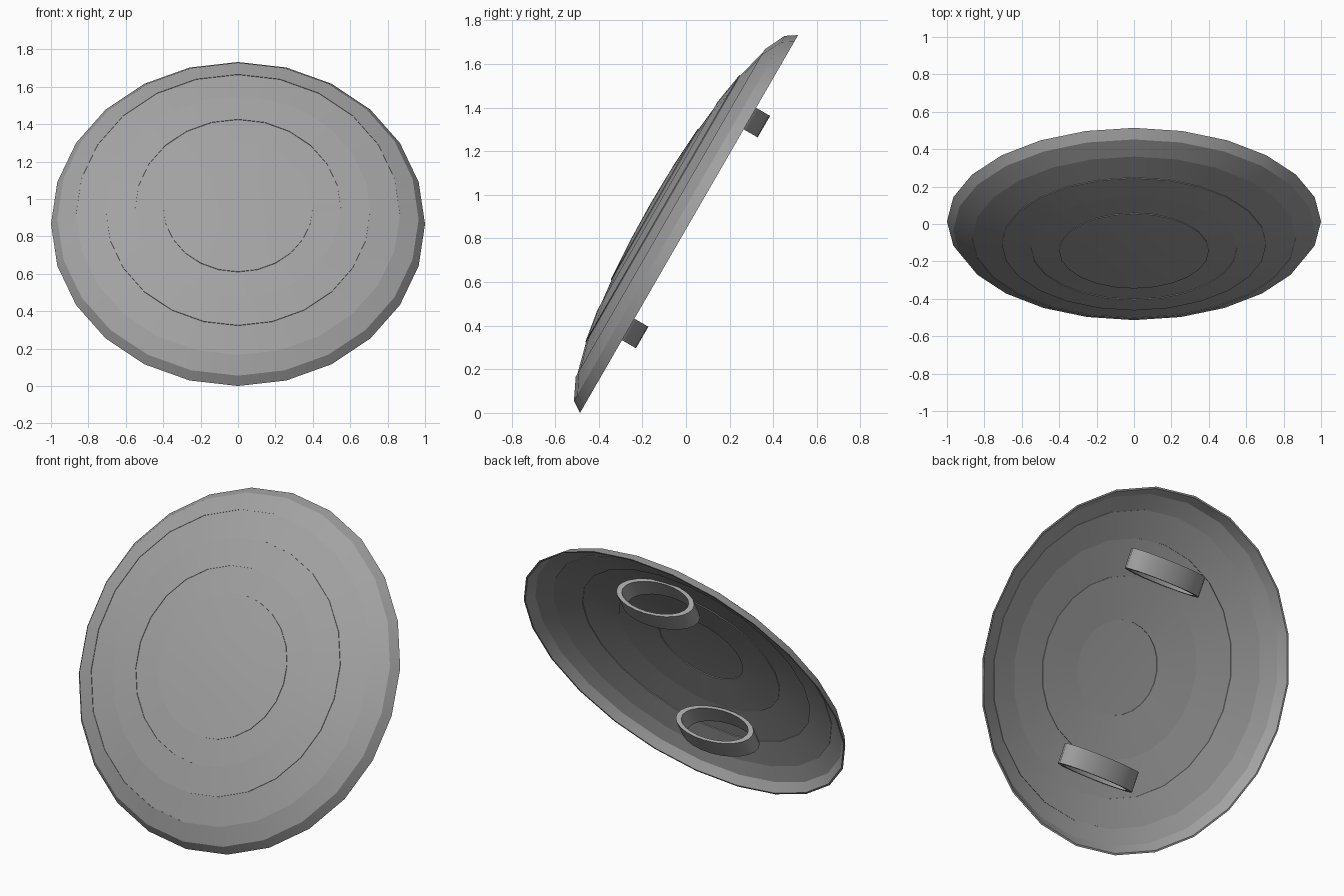
import bpy, bmesh, math
from mathutils import Matrix

if "Cube" in bpy.data.objects:
    bpy.data.objects.remove(bpy.data.objects["Cube"])

SEG = 24
# disc-local frame: x across, y up the disc, z out of its front face
TILT = Matrix.Translation((0, 0.014, 0.866)) @ Matrix.Rotation(math.radians(60), 4, 'X')

GREY = bpy.data.materials.new("dark_grey")
GREY.diffuse_color = (0.36, 0.36, 0.36, 1)
GREY.use_nodes = True
GREY.node_tree.nodes["Principled BSDF"].inputs["Base Color"].default_value = GREY.diffuse_color


def sweep(name, loops, cyclic):
    """Skin successive closed loops of points; a one-point loop is a pole."""
    bm = bmesh.new()
    rings = [[bm.verts.new(p) for p in loop] for loop in loops]
    pairs = list(zip(rings, rings[1:]))
    if cyclic:
        pairs.append((rings[-1], rings[0]))
    for a, b in pairs:
        for i in range(SEG):
            j = (i + 1) % SEG
            quad = [a[i % len(a)], a[j % len(a)], b[j % len(b)], b[i % len(b)]]
            bm.faces.new(list(dict.fromkeys(quad)))
    bmesh.ops.recalc_face_normals(bm, faces=bm.faces)
    bm.transform(TILT)
    mesh = bpy.data.meshes.new(name)
    bm.to_mesh(mesh)
    bm.free()
    mesh.materials.append(GREY)
    obj = bpy.data.objects.new(name, mesh)
    bpy.context.collection.objects.link(obj)
    bpy.ops.object.select_all(action='DESELECT')
    obj.select_set(True)
    bpy.context.view_layer.objects.active = obj
    bpy.ops.object.shade_smooth_by_angle(angle=math.radians(28))
    return obj


def ellipse(rx, ry):
    return [(rx * math.sin(2 * math.pi * i / SEG), ry * math.cos(2 * math.pi * i / SEG))
            for i in range(SEG)]


def dome(r, drop=0.0):
    return (r, 0.2 * math.sqrt(max(0, 1 - r * r)) - drop)


# Domed shield: flattened sphere with two slightly sunken bands in front
S = 0.004
front = [dome(0), dome(0.2), dome(0.4), dome(0.4, S), dome(0.55, S), dome(0.55),
         dome(0.707), dome(0.707, S), dome(0.866, S), dome(0.866), dome(0.966), (1, 0)]
# Hollow back with fine ring steps
T = 0.012
back = [(0.99, 0), dome(0.955, T), dome(0.866, T), dome(0.866, T + S), dome(0.707, T + S),
        dome(0.707, T), dome(0.5, T), dome(0.5, T + S), dome(0.26, T + S),
        dome(0.26, T), dome(0, T)]
sweep("shield_dish", [[(x, y, h) for x, y in ellipse(r, r)] if r else [(0, 0, h)]
                      for r, h in front + back], False)

# Two oval arm loops on the back, sunk just into the shell
RX, RN, HALF, DEPTH = 0.247, 0.112, 0.057, 0.038
for name, mid in (("upper_arm_loop", 0.558), ("lower_arm_loop", -0.558)):
    section = [(1, -HALF), (1, HALF), (0.86, HALF), (0.86, -HALF)]
    sweep(name, [[(x, mid + v, DEPTH + z) for x, z in ellipse(RX * k, RN * k)]
                 for k, v in section], True)
